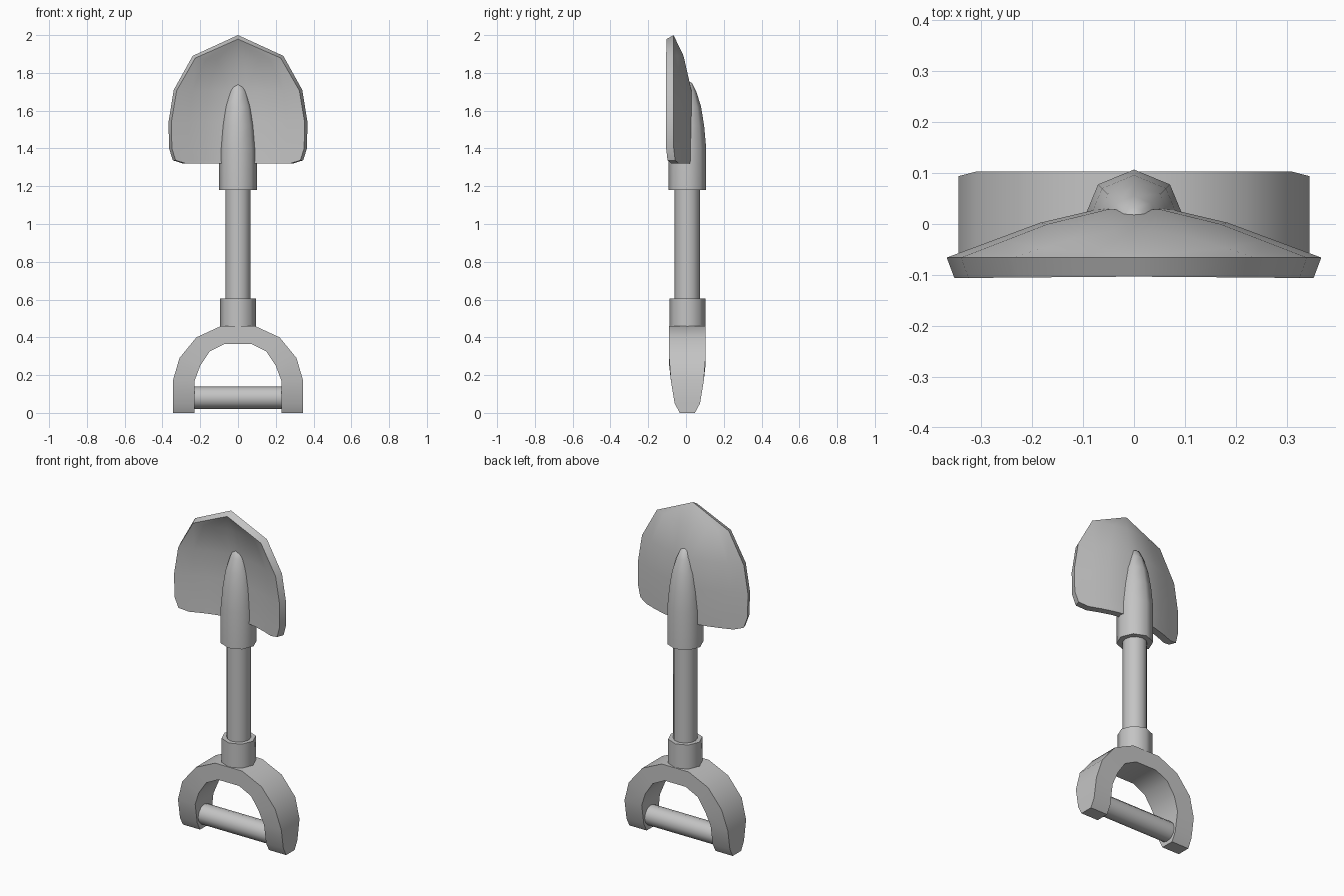
import bpy, bmesh, math
from mathutils import Vector

if "Cube" in bpy.data.objects:
    bpy.data.objects.remove(bpy.data.objects["Cube"], do_unlink=True)

steel = bpy.data.materials.new("grey steel")
steel.use_nodes = True
GREY = (0.55, 0.55, 0.55, 1)
steel.diffuse_color = GREY
steel.node_tree.nodes["Principled BSDF"].inputs["Base Color"].default_value = GREY

AXIS_Y = 0.007  # depth of the shaft's centre line


def loft(name, rings, wrap=True, caps=(), mirror=False, thickness=0):
    """Skin a list of point rows, then mirror or thicken and shade it."""
    bm = bmesh.new()
    rows = [[bm.verts.new(p) for p in ring] for ring in rings]
    n = len(rows[0])
    for a, b in zip(rows, rows[1:]):
        for i in range(n if wrap else n - 1):
            j = (i + 1) % n
            bm.faces.new((a[i], b[i], b[j], a[j]))
    for c in caps:
        bm.faces.new(rows[c])
    bmesh.ops.remove_doubles(bm, verts=bm.verts[:], dist=0.0005)
    if wrap:
        bmesh.ops.recalc_face_normals(bm, faces=bm.faces[:])
    mesh = bpy.data.meshes.new(name)
    bm.to_mesh(mesh)
    bm.free()
    mesh.materials.append(steel)
    obj = bpy.data.objects.new(name, mesh)
    bpy.context.collection.objects.link(obj)
    bpy.ops.object.select_all(action='DESELECT')
    obj.select_set(True)
    bpy.context.view_layer.objects.active = obj
    if mirror:
        obj.modifiers.new("mirror", 'MIRROR')
        bpy.ops.object.modifier_apply(modifier="mirror")
    if thickness:
        solid = obj.modifiers.new("thickness", 'SOLIDIFY')
        solid.thickness = thickness
        solid.offset = -1
        bpy.ops.object.modifier_apply(modifier="thickness")
    bpy.ops.object.shade_smooth_by_angle(angle=math.radians(50))
    return obj


def turned(name, profile, sides, along_x=False, height=0):
    """Round part from (radius, position) pairs, upright or along x."""
    rings = []
    for r, t in profile:
        ring = []
        for k in range(sides):
            a = math.tau * k / sides
            u, v = r * math.cos(a), r * math.sin(a)
            ring.append((t, AXIS_Y + u, height + v) if along_x else (u, AXIS_Y + v, t))
        rings.append(ring)
    caps = [0] if profile[-1][0] == 0 else [0, -1]
    return loft(name, rings, caps=caps)


# Shaft, collar, grip bar and the tapered socket on the blade
turned("shaft", [(0.067, 0.5), (0.067, 1.3)], 12)
turned("collar", [(0.095, 0.455), (0.095, 0.605)], 8)
turned("grip_bar", [(0.059, -0.25), (0.059, 0.25)], 12, along_x=True, height=0.08)
turned("blade_socket", [(0.1, 1.18), (0.1, 1.4), (0.089, 1.52), (0.073, 1.62),
                        (0.048, 1.7), (0.026, 1.745), (0, 1.76)], 8)

# D-shaped grip: outer x, z, inner x, z, half depth from foot to crown
stations = [
    (0.345, 0, 0.23, 0, 0.04),
    (0.345, 0.05, 0.23, 0.05, 0.067),
    (0.345, 0.17, 0.23, 0.17, 0.087),
    (0.31, 0.29, 0.2, 0.25, 0.096),
    (0.22, 0.4, 0.15, 0.325, 0.096),
    (0.09, 0.46, 0.07, 0.365, 0.096),
    (0, 0.46, 0, 0.365, 0.096),
]
loft("grip_arch",
     [[(ox, AXIS_Y - d, oz), (ox, AXIS_Y + d, oz), (ix, AXIS_Y + d, iz), (ix, AXIS_Y - d, iz)]
      for ox, oz, ix, iz, d in stations],
     caps=[0], mirror=True)

# Dished blade: height, half width, half width of the dish, depth of the spine
RIM_Y = -0.066
blade_rows = [
    (1.32, 0.29, 0.368, 0.032),
    (1.337, 0.345, 0.368, 0.032),
    (1.4, 0.365, 0.368, 0.032),
    (1.54, 0.368, 0.368, 0.032),
    (1.71, 0.34, 0.34, 0.028),
    (1.89, 0.24, 0.24, -0.013),
    (2.0, 0, 0.24, RIM_Y),
]


def dish(s):
    """Bulge across the blade: flat spine, gentle shoulder, steeper edge."""
    if s < 0.16:
        return 1
    if s < 0.5:
        return 1 - 0.3 * (s - 0.16) / 0.34
    return 0.7 * (1 - s) / 0.5


rows = []
for z, w, full, spine in blade_rows:
    rows.append([(w * s, RIM_Y + (spine - RIM_Y) * dish(w * s / full), z)
                 for s in (0, 0.16, 0.5, 0.75, 1)])
loft("blade", rows, wrap=False, mirror=True, thickness=0.043)
